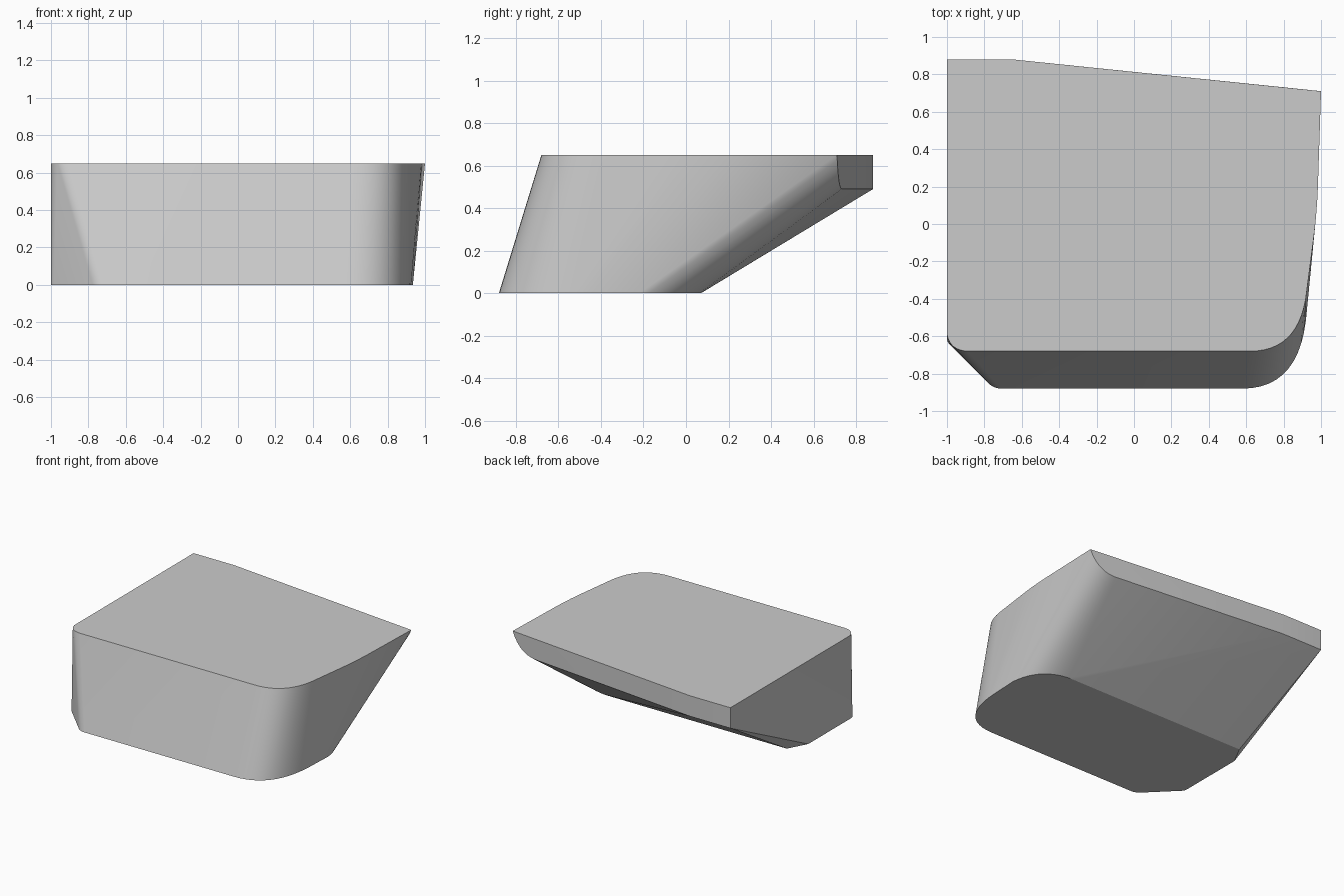
import bpy, bmesh, math
from mathutils import Vector

old = bpy.data.objects.get("Cube")
if old:
    bpy.data.objects.remove(old)

HEIGHT, LIP = 0.65, 0.49


def bend(start, corner, end, steps=12):
    """Points along a rounded corner."""
    a, c, b = Vector(start), Vector(corner), Vector(end)
    ts = [i / steps for i in range(steps + 1)]
    return [a * (1 - t) ** 2 + c * 2 * t * (1 - t) + b * t * t for t in ts]


# Top outline, with a small left corner and a broad right corner
top = (bend((-1, -0.59, HEIGHT), (-0.985, -0.675, HEIGHT), (-0.89, -0.68, HEIGHT), 8)
       + bend((0.62, -0.68, HEIGHT), (0.87, -0.68, HEIGHT), (0.918, -0.4, HEIGHT))
       + bend((0.96, -0.08, HEIGHT), (0.98, 0.07, HEIGHT), (0.985, 0.25, HEIGHT), 6)
       + [Vector((1, 0.71, HEIGHT)), Vector((-0.65, 0.88, HEIGHT)), Vector((-1, 0.88, HEIGHT))])

# Lower edge of the back lip, curling up to the right corner
lip = (bend((1, 0.71, HEIGHT), (0.935, 0.717, LIP), (0.78, 0.733, LIP))
       + [Vector((-0.65, 0.88, LIP)), Vector((-1, 0.88, LIP))])

# Base outline, chamfered on the left and rounded on the right
base = (bend((-1, -0.61, 0), (-1, -0.63, 0), (-0.985, -0.645, 0), 4)
        + bend((-0.79, -0.84, 0), (-0.755, -0.88, 0), (-0.71, -0.88, 0), 6)
        + bend((0.58, -0.88, 0), (0.9, -0.88, 0), (0.925, -0.45, 0))
        + bend((0.935, -0.22, 0), (0.9, 0.07, 0), (0.617, 0.07, 0))
        + [Vector((-0.92, 0.07, 0)), Vector((-1, -0.08, 0))])

# Convex body wrapped around the three outlines
bm = bmesh.new()
for point in top + lip + base:
    bm.verts.new(point)
bmesh.ops.remove_doubles(bm, verts=bm.verts, dist=0.0005)
hull = bmesh.ops.convex_hull(bm, input=bm.verts)
unused = {v for v in hull["geom_interior"] + hull["geom_unused"]
          if isinstance(v, bmesh.types.BMVert)}
bmesh.ops.delete(bm, geom=list(unused), context="VERTS")
bmesh.ops.dissolve_limit(bm, angle_limit=math.radians(0.5), verts=bm.verts, edges=bm.edges)
bmesh.ops.recalc_face_normals(bm, faces=bm.faces)

mesh = bpy.data.meshes.new("wedge_body")
bm.to_mesh(mesh)
bm.free()
body = bpy.data.objects.new("wedge_body", mesh)
bpy.context.collection.objects.link(body)

# Plain grey finish
grey = bpy.data.materials.new("light_grey")
grey.use_nodes = True
colour = (0.6, 0.6, 0.6, 1)
grey.diffuse_color = colour
grey.node_tree.nodes["Principled BSDF"].inputs["Base Color"].default_value = colour
mesh.materials.append(grey)

bpy.context.view_layer.objects.active = body
body.select_set(True)
bpy.ops.object.shade_smooth_by_angle(angle=math.radians(25))
